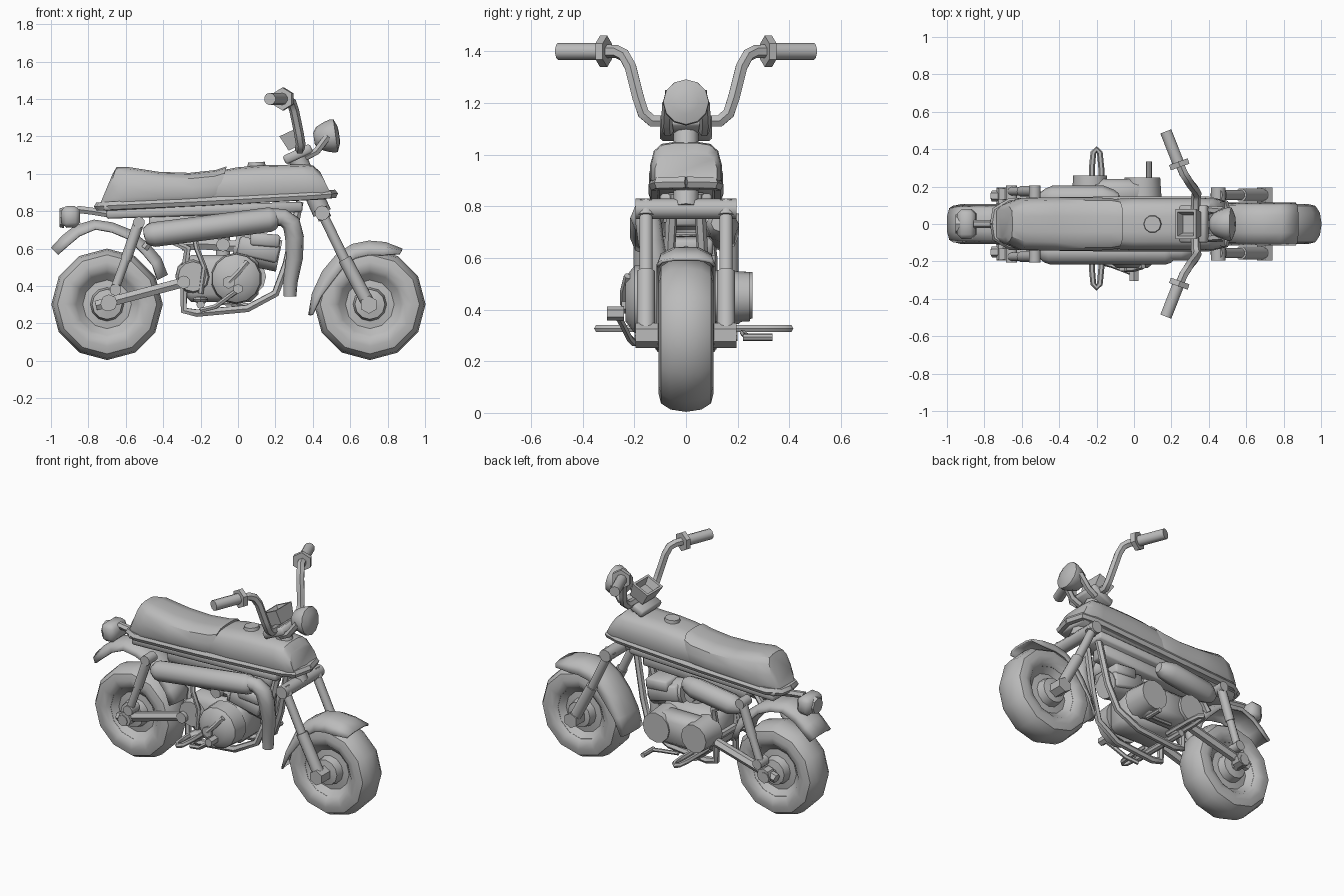
import bpy, bmesh, math
from mathutils import Vector, Matrix

if "Cube" in bpy.data.objects:
    bpy.data.objects.remove(bpy.data.objects["Cube"])

GREY = bpy.data.materials.new("plain grey")
GREY.use_nodes = True
GREY.diffuse_color = (0.5, 0.5, 0.5, 1)
GREY.node_tree.nodes["Principled BSDF"].inputs["Base Color"].default_value = (0.5, 0.5, 0.5, 1)
SIDES = (("left", 1), ("right", -1))


def finish(ob, angle=50):
    bpy.ops.object.select_all(action='DESELECT')
    ob.select_set(True)
    bpy.context.view_layer.objects.active = ob
    if ob.type == 'CURVE':
        bpy.ops.object.convert(target='MESH')
        ob = bpy.context.object
    ob.data.materials.clear()
    ob.data.materials.append(GREY)
    bpy.ops.object.shade_smooth_by_angle(angle=math.radians(angle))
    return ob


def from_bm(name, bm, angle=40):
    bmesh.ops.recalc_face_normals(bm, faces=bm.faces)
    me = bpy.data.meshes.new(name)
    bm.to_mesh(me)
    bm.free()
    ob = bpy.data.objects.new(name, me)
    bpy.context.collection.objects.link(ob)
    return finish(ob, angle)


def tube(name, pts, r, radii=None, res=1):
    """Round bar through points, optional radius factor per point."""
    cu = bpy.data.curves.new(name, 'CURVE')
    cu.dimensions = '3D'
    cu.bevel_depth, cu.bevel_resolution, cu.use_fill_caps = r, res, True
    sp = cu.splines.new('POLY')
    sp.points.add(len(pts) - 1)
    for i, p in enumerate(pts):
        sp.points[i].co = (*p, 1)
        sp.points[i].radius = radii[i] if radii else 1
    ob = bpy.data.objects.new(name, cu)
    bpy.context.collection.objects.link(ob)
    finish(ob)


def rod(name, a, b, r, n=12, r2=None):
    """Straight cylinder or cone from a to b."""
    a, b = Vector(a), Vector(b)
    m = Matrix.Translation((a + b) / 2) @ (b - a).to_track_quat('Z', 'Y').to_matrix().to_4x4()
    bm = bmesh.new()
    bmesh.ops.create_cone(bm, cap_ends=True, segments=n, radius1=r,
                          radius2=r if r2 is None else r2, depth=(b - a).length, matrix=m)
    from_bm(name, bm)


def box(name, c, size, tilt=0, bevel=0.01):
    """Bevelled box, tilted nose-up in degrees."""
    bm = bmesh.new()
    bmesh.ops.create_cube(bm, size=1, matrix=Matrix.Diagonal((*size, 1)))
    bmesh.ops.bevel(bm, geom=bm.edges[:], offset=bevel, segments=1, affect='EDGES')
    bm.transform(Matrix.Translation(c) @ Matrix.Rotation(math.radians(-tilt), 4, 'Y'))
    from_bm(name, bm, 50)


def skin(name, rings, closed=True, caps=True, loop=False, angle=40):
    """Join rings of points with quads."""
    bm = bmesh.new()
    vs = [[bm.verts.new(p) for p in ring] for ring in rings]
    n = len(vs[0])
    for i in range(len(vs) - (0 if loop else 1)):
        a, b = vs[i], vs[(i + 1) % len(vs)]
        for j in range(n if closed else n - 1):
            k = (j + 1) % n
            bm.faces.new((a[j], a[k], b[k], b[j]))
    if caps:
        bm.faces.new(vs[0])
        bm.faces.new(vs[-1])
    return from_bm(name, bm, angle)


def lathe(name, c, profile, n=12):
    """Spin (radius, y) profile about a sideways axle."""
    rings = []
    for i in range(n):
        t = math.tau * i / n
        rings.append([(c[0] + r * math.sin(t), y, c[1] - r * math.cos(t)) for r, y in profile])
    skin(name, rings, closed=True, caps=False, loop=True)


def hull(name, stations):
    """Body of flat-bottomed rounded sections: (x bottom, x top, z bottom, z top, half width)."""
    rings = []
    for xb, xt, zb, zt, w in stations:
        half = [(w * .94, 0), (w, .12), (w, .45), (w * .9, .78), (w * .68, .95), (w * .3, 1)]
        sec = half + [(-y, f) for y, f in reversed(half)]
        rings.append([(xb + (xt - xb) * f, y, zb + (zt - zb) * f) for y, f in sec])
    skin(name, rings, angle=35)


def fender(name, c, path, w):
    """Arched sheet following a side path (x, z, skirt depth) round a wheel centre."""
    rings = []
    for x, z, depth in path:
        d = Vector((c[0] - x, c[1] - z)).normalized()
        rings.append([(x + d.x * k * depth, w * f, z + d.y * k * depth) for f, k in
                      ((-1, 1), (-.85, .35), (-.4, 0), (.4, 0), (.85, .35), (1, 1))])
    ob = skin(name, rings, closed=False, caps=False, angle=50)
    sol = ob.modifiers.new("thickness", 'SOLIDIFY')
    sol.thickness = 0.012


# wheels
tyre = [(.165, .08), (.185, .1), (.225, .107), (.265, .097), (.289, .06), (.298, 0)]
tyre += [(r, -y) for r, y in reversed(tyre[:-1])]
for name, x in (("front", .705), ("rear", -.7)):
    lathe(name + "_tyre", (x, .302), tyre)
    lathe(name + "_rim", (x, .302), [(.172, .085), (.13, .045), (.09, .05), (.08, .1), (.03, .11),
                                     (.03, -.11), (.08, -.1), (.09, -.05), (.13, -.045), (.172, -.085)])
    rod(name + "_axle", (x, -.195, .3), (x, .195, .3), .035, 8)

# fenders and tail lamp
fender("front_fender", (.7, .3), [(.375, .245, .02), (.395, .36, .05), (.45, .48, .075), (.53, .575, .075),
                                  (.61, .625, .075), (.7, .643, .075), (.79, .635, .07), (.88, .6, .03)], .115)
fender("rear_fender", (-.7, .3), [(-1, .605, .05), (-.94, .67, .06), (-.87, .725, .06), (-.77, .755, .05),
                                  (-.67, .74, .05), (-.57, .7, .05), (-.47, .62, .06), (-.41, .55, .06),
                                  (-.375, .46, .06)], .1)
box("tail_lamp", (-.895, 0, .77), (.1, .16, .115), 3, .025)
rod("tail_lamp_lens", (-.955, 0, .765), (-.93, 0, .765), .05, 8, .056)
tube("tail_lamp_arm", [(-.86, 0, .81), (-.78, 0, .8), (-.66, 0, .78)], .022)

# seat, tank and rim under them
hull("seat", [(-.735, -.67, .845, 1.0, .075), (-.715, -.65, .845, 1.035, .1), (-.62, -.58, .85, 1.035, .138),
              (-.4, -.42, .86, 1.01, .143), (-.24, -.26, .865, 1.005, .141), (-.14, -.12, .87, 1.02, .14),
              (-.11, -.06, .875, 1.04, .13)])
hull("tank", [(-.14, -.08, .865, 1.02, .133), (0, 0, .87, 1.035, .139), (.12, .12, .875, 1.045, .139),
              (.36, .34, .885, 1.05, .139), (.45, .4, .89, 1.045, .135), (.495, .44, .895, 1.01, .12)])
rod("fuel_cap", (.1, 0, 1.03), (.098, 0, 1.062), .05, 10, .045)
for name, y in SIDES:
    tube(name + "_body_rim", [(-.745, 0, .825), (-.735, y * .07, .825), (-.66, y * .115, .83),
                              (-.2, y * .121, .85), (.4, y * .121, .883), (.485, y * .105, .89),
                              (.51, 0, .892)], .025)
box("body_base", (-.12, 0, .85), (1.2, .23, .035), 3)
box("frame_spine", (-.18, 0, .805), (1.05, .2, .055), 2)
box("spine_core", (-.1, 0, .75), (.75, .12, .08), 2)

# steering head and front fork
rod("steering_stem", (.45, 0, .79), (.31, 0, 1.1), .05, 10)
rod("lower_clamp", (.45, -.195, .79), (.45, .195, .79), .04, 10)
rod("axle_nuts", (.7, -.195, .3), (.7, .195, .3), .048, 6)
for name, y in SIDES:
    rod(name + "_fork_tube", (.44, y * .155, .81), (.59, y * .155, .5), .027, 10)
    rod(name + "_fork_slider", (.57, y * .155, .545), (.70, y * .155, .3), .036, 10)
    rod(name + "_fork_cap", (.44, y * .155, .815), (.465, y * .155, .76), .036, 10)
    # handlebar half with grip and lever perch
    tube(name + "_handlebar", [(.33, 0, 1.13), (.33, y * .13, 1.13), (.335, y * .165, 1.16),
                               (.325, y * .185, 1.22), (.3, y * .215, 1.34), (.285, y * .24, 1.385),
                               (.265, y * .27, 1.4), (.24, y * .33, 1.4)], .026)
    rod(name + "_grip", (.235, y * .33, 1.4), (.17, y * .495, 1.4), .033, 10)
    rod(name + "_perch", (.247, y * .305, 1.4), (.237, y * .333, 1.4), .061, 6)
    tube(name + "_lamp_ear", [(.36, y * .07, 1.09), (.42, y * .075, 1.12), (.48, y * .07, 1.2)], .022)
box("upper_clamp", (.32, 0, 1.105), (.16, .2, .05), 25)
# open gauge bowl
bowl = [(.048, -.045), (.06, .045), (.047, .045), (.035, .0)]
tilt = Matrix.Translation((.295, 0, 1.185)) @ Matrix.Rotation(math.radians(-25), 4, 'Y')
skin("gauge_bowl", [[tilt @ Vector((sx * s, sy * s * 1.35, h)) for sx, sy in
                     ((-1, -1), (1, -1), (1, 1), (-1, 1))] for s, h in bowl], angle=30)

# headlamp, a dome with a round lens
aim = Matrix.Translation((.49, 0, 1.2)) @ Matrix.Rotation(math.radians(82), 4, 'Y')
shell = [(.03, -.085), (.06, -.065), (.08, -.02), (.09, .015), (.088, .032), (.05, .048), (.02, .052)]
skin("headlamp", [[aim @ Vector((r * math.cos(t * math.pi / 6), r * math.sin(t * math.pi / 6), h))
                   for t in range(12)] for r, h in shell], angle=50)

# rear suspension, cradle tubes, footpegs
for name, y in SIDES:
    tube(name + "_swingarm", [(-.76, y * .15, .295), (-.27, y * .14, .425)], .03)
    rod(name + "_swingarm_pivot", (-.29, y * .1, .42), (-.29, y * .175, .42), .035, 10)
    rod(name + "_axle_plate", (-.69, y * .13, .31), (-.69, y * .19, .31), .045, 8)
    rod(name + "_shock_body", (-.66, y * .175, .38), (-.59, y * .175, .57), .024, 10)
    rod(name + "_shock_spring", (-.6, y * .175, .54), (-.53, y * .175, .74), .029, 10)
    for end, x, z in (("lower", -.655, .38), ("upper", -.53, .74)):
        rod(name + "_shock_" + end + "_eye", (x, y * .12, z), (x, y * .205, z), .032, 10)
    tube(name + "_cradle", [(-.5, y * .09, .6), (-.44, y * .09, .68), (-.27, y * .1, .6), (-.29, y * .1, .46),
                            (-.29, y * .1, .27), (-.22, y * .1, .255), (.05, y * .1, .28),
                            (.2, y * .09, .36), (.26, y * .07, .52), (.33, y * .05, .85)], .022)
    reach = .4 if y > 0 else .34
    loop = [(-1, .1), (-1, reach - .1), (-.7, reach - .02), (0, reach), (.7, reach - .02), (1, reach - .1), (1, .1)]
    tube(name + "_footpeg", [(-.2 + f * .025, y * out, .327) for f, out in loop], .016)
    box(name + "_peg_mount", (-.2, y * .14, .325), (.06, .1, .04))
rod("peg_bar", (-.2, -.2, .3), (-.2, .2, .3), .022, 8)
rod("swingarm_crossbar", (-.29, -.15, .42), (-.29, .15, .42), .025, 8)

# engine block, cylinder and carburettor
box("engine_case", (-.09, 0, .44), (.4, .24, .25), 0, .04)
rod("cylinder", (-.02, 0, .61), (.22, 0, .56), .085, 12)
box("cylinder_fins", (.11, 0, .595), (.22, .19, .1), -13, .012)
box("cylinder_head", (.145, 0, .645), (.16, .21, .07), -5, .012)
rod("right_engine_cover", (-.01, -.1, .44), (-.01, -.2, .44), .138, 14, .13)
rod("right_cover_dome", (-.01, -.2, .44), (-.01, -.235, .44), .13, 14, .085)
rod("right_rear_cover", (-.24, -.09, .45), (-.24, -.15, .45), .095, 12, .08)
rod("cover_boss", (-.05, -.22, .42), (-.05, -.25, .42), .035, 6)
# pill-shaped left cover
box("left_engine_cover", (-.08, .165, .445), (.32, .15, .2), 0, .035)
rod("left_clutch_cover", (.045, .1, .45), (.045, .248, .45), .105, 12, .095)
rod("left_magneto_cover", (-.235, .1, .455), (-.235, .258, .455), .1, 12, .09)
rod("carburettor", (-.08, 0, .55), (-.08, 0, .69), .04, 10)
rod("carburettor_bowl", (-.08, -.12, .62), (-.08, .08, .62), .036, 10)
tube("intake", [(-.3, -.05, .62), (-.18, -.05, .625), (.02, -.05, .61)], .035)
tube("right_hose", [(-.24, -.13, .7), (-.22, -.15, .6), (-.18, -.15, .5), (-.2, -.14, .36)], .015)

# pedals
tube("brake_pedal", [(-.2, -.2, .27), (-.12, -.22, .29), (-.04, -.25, .35), (.01, -.27, .385)], .014)
rod("brake_pad", (0, -.24, .385), (0, -.305, .385), .027, 6)
tube("kick_lever", [(-.05, -.24, .42), (0, -.24, .47), (.05, -.225, .53)], .016)
tube("shift_lever", [(-.1, .22, .31), (.02, .23, .3), (.08, .24, .295)], .012)
rod("shift_pad", (.08, .22, .293), (.08, .335, .293), .015, 8)

# exhaust on the right, tool canister on the left
tube("exhaust", [(-.5, -.15, .665), (-.48, -.15, .67), (-.45, -.15, .675), (-.1, -.15, .72), (.17, -.15, .755),
                 (.2, -.15, .757), (.215, -.15, .757)], .066, [.6, .85, 1, 1, 1, .85, .6], 2)
tube("exhaust_header", [(.15, -.15, .77), (.24, -.15, .768), (.285, -.145, .735), (.302, -.135, .66),
                        (.302, -.11, .55), (.28, -.09, .42), (.278, -.085, .345)], .046,
     [1, 1, 1.1, 1.1, 1, .85, .75], 2)
tube("left_canister", [(-.5, .13, .68), (-.47, .135, .685), (-.43, .14, .69), (-.17, .14, .725), (-.11, .13, .733),
                       (-.08, .13, .735)], .066, [.5, .8, 1, 1, .8, .5], 2)
